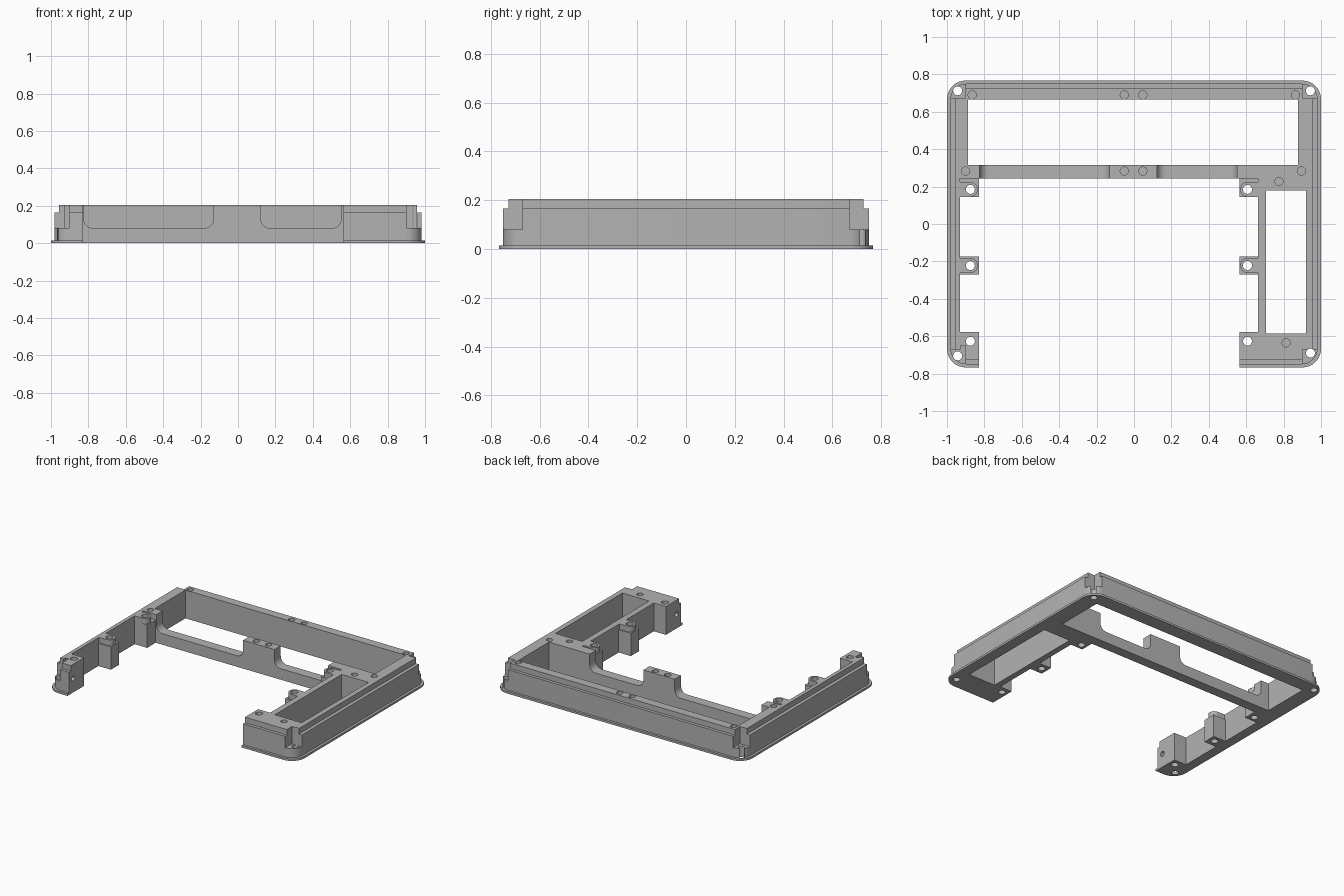
import bpy, bmesh, math
from mathutils import Matrix

old = bpy.data.objects.get("Cube")
if old:
    bpy.data.objects.remove(old, do_unlink=True)

grey = bpy.data.materials.new("plain grey")
grey.use_nodes = True
grey.diffuse_color = (0.45, 0.45, 0.45, 1)
grey.node_tree.nodes["Principled BSDF"].inputs["Base Color"].default_value = grey.diffuse_color

TOP, STEP, LEDGE = 0.205, 0.165, 0.08
HIGH = 0.3


def prism(name, outline, low, high, matrix=Matrix()):
    """Extrude a closed outline between two heights."""
    bm = bmesh.new()
    face = bm.faces.new([bm.verts.new((x, y, low)) for x, y in outline])
    grown = bmesh.ops.extrude_face_region(bm, geom=[face])["geom"]
    moved = [v for v in grown if isinstance(v, bmesh.types.BMVert)]
    bmesh.ops.translate(bm, verts=moved, vec=(0, 0, high - low))
    bmesh.ops.recalc_face_normals(bm, faces=bm.faces)
    bm.transform(matrix)
    mesh = bpy.data.meshes.new(name)
    bm.to_mesh(mesh)
    bm.free()
    mesh.materials.append(grey)
    obj = bpy.data.objects.new(name, mesh)
    bpy.context.collection.objects.link(obj)
    return obj


def rect(x0, x1, y0, y1):
    return [(x0, y0), (x1, y0), (x1, y1), (x0, y1)]


def arc(cx, cy, r, start, end, steps):
    angles = [math.radians(start + (end - start) * i / steps) for i in range(steps + 1)]
    return [(cx + r * math.cos(a), cy + r * math.sin(a)) for a in angles]


def rounded(hx, hy, r):
    corners = ((1, 1), (-1, 1), (-1, -1), (1, -1))
    return [p for i, (sx, sy) in enumerate(corners)
            for p in arc(sx * (hx - r), sy * (hy - r), r, 90 * i, 90 * i + 90, 8)]


def circle(x, y, r):
    return arc(x, y, r, 0, 360, 24)[:-1]


def combine(tool, operation):
    """Apply one solid to the frame and discard it."""
    mod = frame.modifiers.new(tool.name, "BOOLEAN")
    mod.object, mod.operation, mod.solver = tool, operation, "EXACT"
    bpy.context.view_layer.objects.active = frame
    bpy.ops.object.modifier_apply(modifier=mod.name)
    bpy.data.objects.remove(tool, do_unlink=True)


def add(*args):
    combine(prism("addition", *args), "UNION")


def cut(*args):
    combine(prism("cutter", *args), "DIFFERENCE")


# Stepped outer shell with a thin bottom flange
frame = prism("case_frame", rounded(1.0, 0.767, 0.1), 0, 0.015)
add(rounded(0.982, 0.75, 0.085), 0, STEP)
add(rounded(0.957, 0.728, 0.06), 0, TOP)

# Open front bay, rear window and side pocket
cut([(-0.93, 0.243), (-0.93, -0.577), (-0.83, -0.577), (-0.83, -1), (0.565, -1),
     (0.565, -0.577), (0.662, -0.577), (0.662, 0.243)], -0.1, HIGH)
cut(rect(-0.887, 0.878, 0.315, 0.665), -0.1, HIGH)
cut(rect(0.705, 0.92, -0.585, 0.18), -0.1, HIGH)

# Scooped recesses in the cross bar, with rounded lower corners
upright = Matrix.Rotation(math.pi / 2, 4, "X")
for left, right in ((-0.825, -0.13), (0.122, 0.552)):
    r = 0.05
    scoop = (arc(left + r, LEDGE + r, r, 180, 270, 8)
             + arc(right - r, LEDGE + r, r, 270, 360, 8) + [(right, HIGH), (left, HIGH)])
    cut(scoop, -0.33, -0.23, upright)

# Screw bosses: a square block with a round-ended column on top
for wall, tip, hole_x in ((-0.95, -0.83, -0.875), (0.68, 0.565, 0.607)):
    side = 1 if tip > wall else -1
    for y0, y1, hole_y in ((0.145, 0.26, 0.185), (-0.27, -0.175, -0.222)):
        add(rect(min(wall, tip), max(wall, tip), y0, y1), 0, STEP)
        turn = -90 if side > 0 else 90
        column = arc(hole_x, hole_y, 0.04, turn, turn + 180, 12)
        column += [(wall, hole_y + side * 0.04), (wall, hole_y - side * 0.04)]
        add(column, STEP - 0.02, TOP)
    for hole_y in (0.185, -0.222, -0.627):
        cut(circle(hole_x, hole_y, 0.024), -0.1, HIGH)

# Corner ledges and their through holes
for sx in (-1, 1):
    for sy in (-1, 1):
        xs, ys = sorted((sx * 0.902, sx * 1.1)), sorted((sy * 0.67, sy * 0.9))
        cut(rect(*xs, *ys), LEDGE, HIGH)
        hole_y = 0.712 if sy > 0 else (-0.69 if sx > 0 else -0.705)
        cut(circle(sx * 0.943, hole_y, 0.024), -0.1, HIGH)

# Small gap beside the left front post
cut(rect(-0.928, -0.902, -0.675, -0.65), LEDGE, HIGH)

# Blind screw holes in the top face
for x, y in ((-0.865, 0.69), (-0.052, 0.69), (0.047, 0.69), (0.863, 0.69), (-0.9, 0.283),
             (-0.052, 0.283), (0.047, 0.283), (0.895, 0.283), (0.775, 0.228), (0.813, -0.635)):
    cut(circle(x, y, 0.022), 0.1, HIGH)

# Sideways holes in the two front ends
sideways = Matrix.Rotation(math.pi / 2, 4, "Y")
for x in (-0.83, 0.565):
    cut(circle(-0.1, -0.7, 0.018), x - 0.05, x + 0.05, sideways)

# Smooth the curves, keep the edges sharp
bpy.ops.object.select_all(action="DESELECT")
frame.select_set(True)
bpy.context.view_layer.objects.active = frame
bpy.ops.object.shade_smooth_by_angle(angle=math.radians(30))
